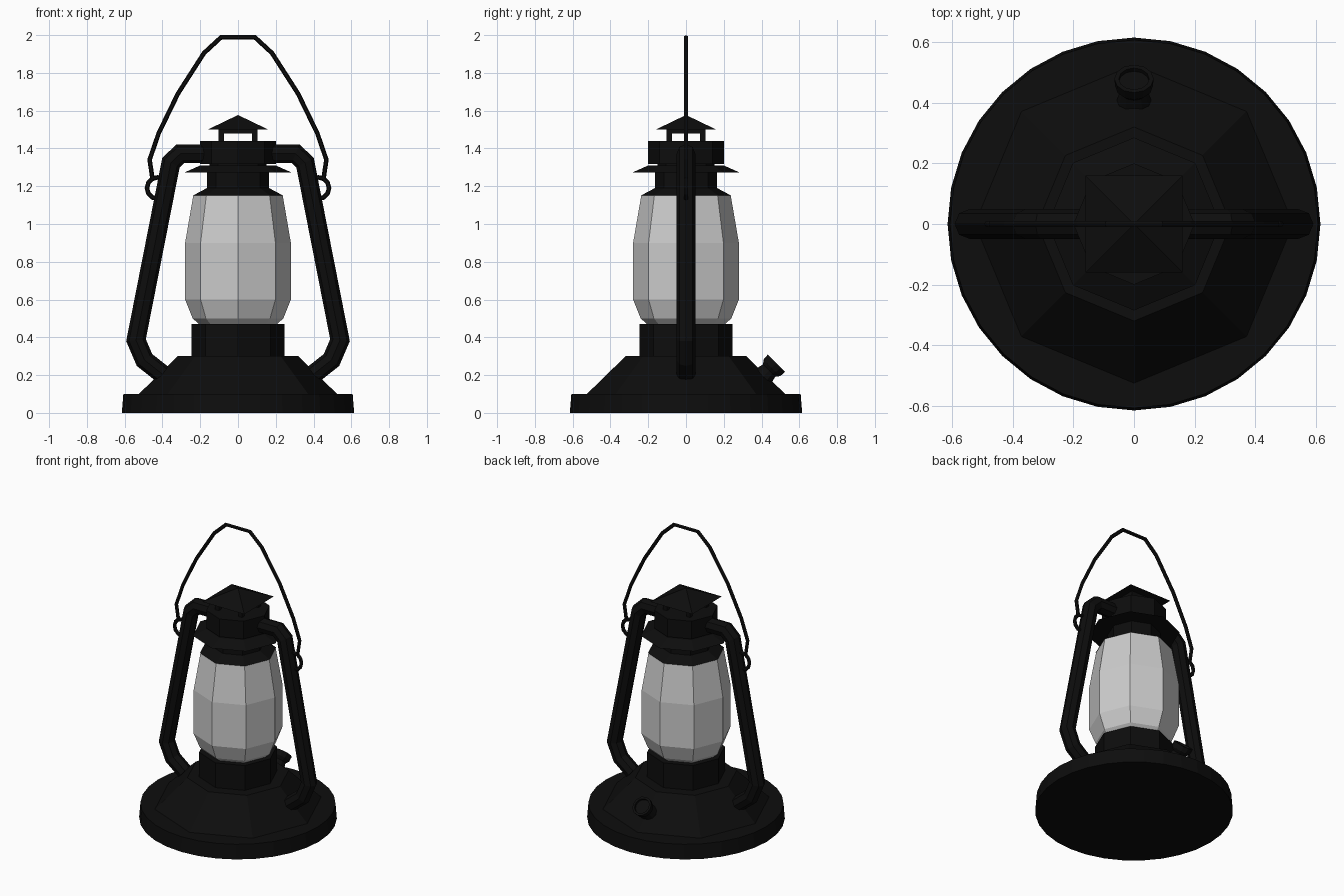
import bpy, bmesh, math
from mathutils import Vector, Matrix

if "Cube" in bpy.data.objects:
    bpy.data.objects.remove(bpy.data.objects["Cube"])

black = bpy.data.materials.new("black_metal")
black.diffuse_color = (0.004, 0.004, 0.004, 1)
black.use_nodes = True
black.node_tree.nodes["Principled BSDF"].inputs["Base Color"].default_value = black.diffuse_color


def add_object(name, bm, mat=black):
    bmesh.ops.recalc_face_normals(bm, faces=bm.faces)
    mesh = bpy.data.meshes.new(name)
    bm.to_mesh(mesh)
    bm.free()
    obj = bpy.data.objects.new(name, mesh)
    bpy.context.collection.objects.link(obj)
    if mat:
        mesh.materials.append(mat)
    return obj


def lathe(name, profile, sides=8, mat=black, turn=0.0):
    """Closed turned solid from (radius, z) points; radius 0 makes a tip."""
    bm = bmesh.new()
    rings = []
    for r, z in profile:
        n = 1 if r == 0 else sides
        rings.append([bm.verts.new((r * math.cos(turn + math.tau * i / sides),
                                    r * math.sin(turn + math.tau * i / sides), z))
                      for i in range(n)])
    for a, b in zip(rings, rings[1:]):
        for i in range(sides):
            j = (i + 1) % sides
            if len(b) == 1:
                bm.faces.new((a[i], a[j], b[0]))
            else:
                bm.faces.new((a[i], a[j], b[j], b[i]))
    for ring in (rings[0], rings[-1]):
        if len(ring) > 2:
            bm.faces.new(ring)
    return add_object(name, bm, mat)


def tube(name, points, radius, sides, closed=False):
    """Mitred tube along a path in the xz plane."""
    pts = [Vector((x, 0, z)) for x, z in points]
    n = len(pts)
    bm = bmesh.new()
    rings = []
    for k, p in enumerate(pts):
        before = pts[k - 1] if closed or k > 0 else None
        after = pts[(k + 1) % n] if closed or k < n - 1 else None
        d1 = (p - before).normalized() if before is not None else (after - p).normalized()
        d2 = (after - p).normalized() if after is not None else d1
        t = (d1 + d2).normalized()
        side = Vector((-t.z, 0, t.x)) / max(t.dot(d1), 0.5)
        rings.append([bm.verts.new(p + side * radius * math.cos(math.tau * i / sides)
                                   + Vector((0, radius * math.sin(math.tau * i / sides), 0)))
                      for i in range(sides)])
    for k in range(n if closed else n - 1):
        a, b = rings[k], rings[(k + 1) % n]
        for i in range(sides):
            j = (i + 1) % sides
            bm.faces.new((a[i], a[j], b[j], b[i]))
    if not closed:
        bm.faces.new(rings[0])
        bm.faces.new(rings[-1])
    return add_object(name, bm)


# Base and fuel tank
lathe("base_plate", [(0.615, 0), (0.607, 0.1)], 32)
lathe("fuel_tank", [(0.525, 0.1), (0.32, 0.3)])
lathe("burner_collar", [(0.245, 0.3), (0.245, 0.47)])

# Glass chimney
lathe("glass_globe", [(0.2, 0.465), (0.24, 0.5), (0.28, 0.6), (0.28, 0.9),
                      (0.237, 1.15)], mat=None)

# Upper collar, flared flange and hood
lathe("upper_collar", [(0.24, 1.15), (0.165, 1.19), (0.165, 1.275)])
lathe("flange", [(0.285, 1.272), (0.2, 1.31)])
lathe("hood_core", [(0.15, 1.30), (0.15, 1.33)])
lathe("hood", [(0.2, 1.318), (0.2, 1.44)])

# Vent with corner posts and pyramid roof
bm = bmesh.new()
for x in (-0.088, 0.088):
    for y in (-0.088, 0.088):
        bmesh.ops.create_cube(bm, size=1, matrix=Matrix.Translation((x, y, 1.465))
                              @ Matrix.Diagonal((0.028, 0.028, 0.06, 1)))
add_object("vent_posts", bm)
s = math.sqrt(2)
lathe("vent_top", [(0.102 * s, 1.478), (0.102 * s, 1.502)], 4, turn=math.pi / 4)
lathe("vent_roof", [(0.16 * s, 1.5), (0, 1.577)], 4, turn=math.pi / 4)

# Side tubes and handle rings, mirrored
for label, m in (("left", -1), ("right", 1)):
    tube(label + "_side_tube", [(m * x, z) for x, z in (
        (0.40, 0.205), (0.495, 0.28), (0.54, 0.385), (0.355, 1.325),
        (0.305, 1.372), (0.18, 1.372))], 0.05, 8)
    tube(label + "_handle_ring", [
        (m * 0.425 + 0.057 * math.cos(math.tau * i / 12),
         1.19 + 0.057 * math.sin(math.tau * i / 12)) for i in range(12)],
        0.012, 6, closed=True)

# Wire handle
half = [(0.452, 1.235), (0.468, 1.34), (0.42, 1.48), (0.318, 1.69), (0.18, 1.905), (0.09, 1.988)]
tube("wire_handle", half + [(-x, z) for x, z in reversed(half)], 0.012, 6)

# Filler cap on the back slope of the tank
cap = lathe("filler_cap", [(0.06, -0.02), (0.046, 0.04), (0.062, 0.06), (0.065, 0.095),
                           (0.05, 0.095), (0.05, 0.08)], 12)
cap.data.transform(Matrix.Translation((0, 0.412, 0.196))
                   @ Matrix.Rotation(math.radians(-45), 4, 'X'))
